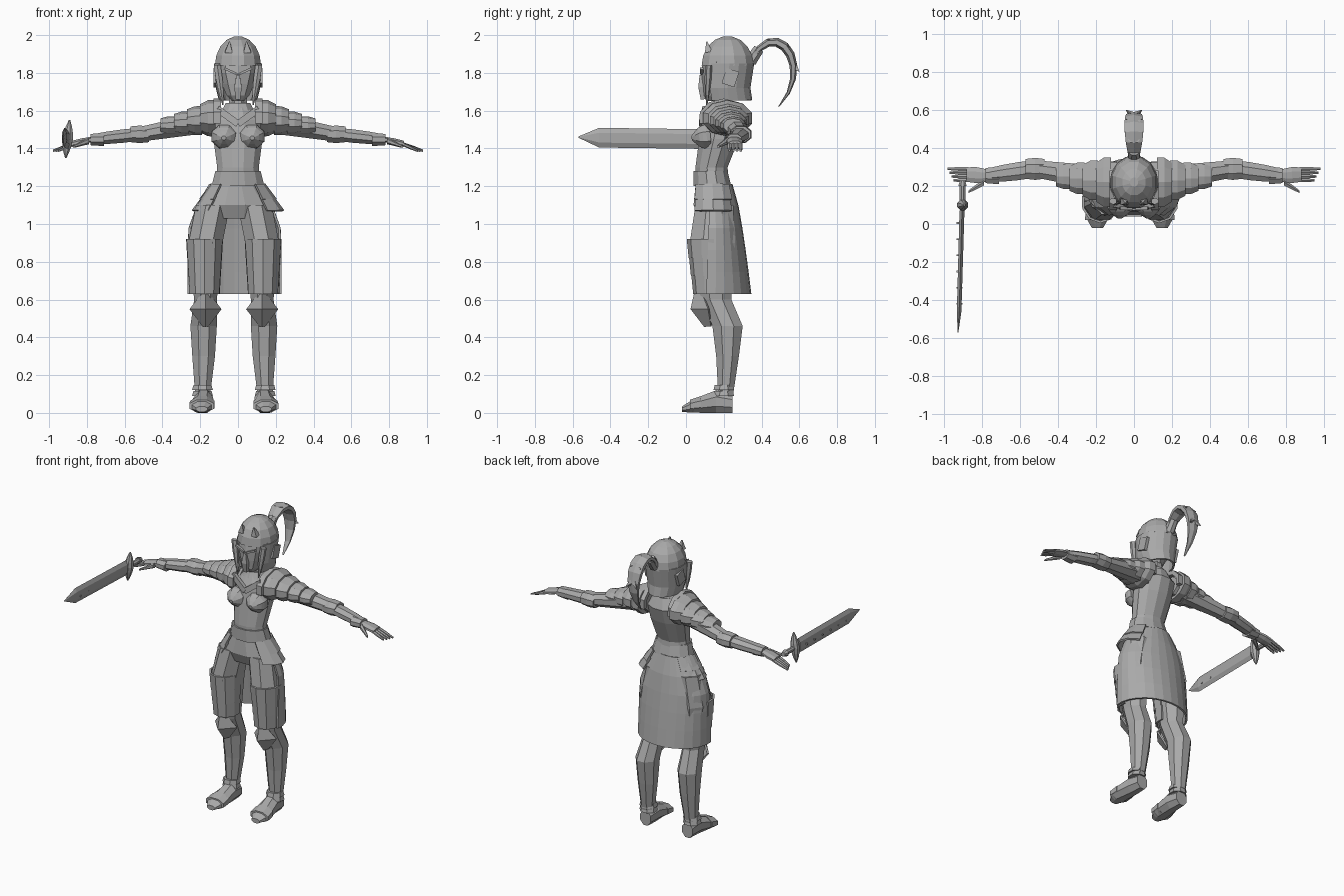
import bpy
import bmesh
import math
from mathutils import Vector, Matrix
from mathutils.geometry import interpolate_bezier

old = bpy.data.objects.get("Cube")
if old:
    bpy.data.objects.remove(old, do_unlink=True)

X, Y, Z = Vector((1, 0, 0)), Vector((0, 1, 0)), Vector((0, 0, 1))

# Single plain grey for the whole figure
colour = (.4, .4, .4, 1)
grey = bpy.data.materials.new("plain_grey")
grey.use_nodes = True
grey.diffuse_color = colour
grey.node_tree.nodes["Principled BSDF"].inputs["Base Color"].default_value = colour


def finish(name, bm, mirror=False, shift=0, thickness=0):
    """Turn a bmesh into a flat-shaded object, optionally thickened and mirrored."""
    bmesh.ops.recalc_face_normals(bm, faces=bm.faces)
    mesh = bpy.data.meshes.new(name)
    bm.to_mesh(mesh)
    bm.free()
    mesh.materials.append(grey)
    obj = bpy.data.objects.new(name, mesh)
    bpy.context.collection.objects.link(obj)
    obj.location.x = shift
    if thickness:
        solid = obj.modifiers.new("thickness", 'SOLIDIFY')
        solid.thickness = thickness
        solid.offset = 0
    if mirror:
        obj.modifiers.new("other_side", 'MIRROR')


def outline(sides, arc):
    """Unit ring: a full loop with flat sides, or an open arc in degrees."""
    if arc:
        start, end = map(math.radians, arc)
        angles = [start + (end - start) * i / sides for i in range(sides + 1)]
        return [(math.cos(angle), math.sin(angle)) for angle in angles]
    angles = [math.tau * (i + .5) / sides for i in range(sides)]
    wide = max(abs(math.cos(angle)) for angle in angles)
    tall = max(abs(math.sin(angle)) for angle in angles)
    return [(math.cos(angle) / wide, math.sin(angle) / tall) for angle in angles]


def loft(name, rings, u=X, v=None, sides=8, arc=None, **options):
    """Skin rings of (x, y, z, radius_u, radius_v); v follows the path if not given."""
    bm = bmesh.new()
    shape = outline(sides, arc)
    centres = [Vector(ring[:3]) for ring in rings]
    loops = []
    for i, ring in enumerate(rings):
        along = centres[min(i + 1, len(rings) - 1)] - centres[max(i - 1, 0)]
        across = v or along.cross(u).normalized()
        loops.append([bm.verts.new(centres[i] + u * ring[3] * c + across * ring[4] * s)
                      for c, s in shape])
    count = len(shape)
    for low, high in zip(loops, loops[1:]):
        for i in range(count - 1 if arc else count):
            j = (i + 1) % count
            bm.faces.new((low[i], low[j], high[j], high[i]))
    if not arc:
        bm.faces.new(loops[0])
        bm.faces.new(loops[-1])
    finish(name, bm, **options)


def upright(name, rows, x=0, **options):
    """Loft of level sections: (z, half width, front y, back y)."""
    rings = [(x, (front + back) / 2, z, half, (back - front) / 2)
             for z, half, front, back in rows]
    loft(name, rings, v=Y, **options)


def limb(name, start, end, thick, thin, bulge=0, flat=1, steps=1, **options):
    """Tapering bar between two points, swelling in the middle by bulge."""
    start, end = Vector(start), Vector(end)
    rings = []
    for i in range(steps + 1):
        t = i / steps
        radius = thick + (thin - thick) * t + bulge * math.sin(math.pi * t)
        rings.append((*start.lerp(end, t), radius, radius * flat))
    loft(name, rings, **options)


def plate(name, centre, size, turn=0, axis='Y', **options):
    """Small box turned about one axis."""
    bm = bmesh.new()
    place = (Matrix.Translation(centre) @ Matrix.Rotation(math.radians(turn), 4, axis)
             @ Matrix.Diagonal((*size, 1)))
    bmesh.ops.create_cube(bm, size=1, matrix=place)
    finish(name, bm, **options)


# Torso, belt, pelvis and neck
upright("torso", [(1.2, .12, .05, .23), (1.3, .11, .05, .22), (1.45, .13, .07, .28),
                  (1.55, .13, .09, .31), (1.62, .07, .13, .28)], sides=12)
upright("belt", [(1.2, .14, .04, .24), (1.28, .12, .04, .22)], sides=12)
upright("pelvis", [(1.2, .13, .05, .23), (1.1, .2, .04, .27), (1.03, .17, .07, .26)],
        sides=12, shift=-.015)
neck = Vector((0, .2, 1.6))
limb("neck", neck, neck + Z * .1, .05, .045)
limb("neck_collar", neck, neck + Z * .04, .085, .065, sides=10)

# Breastplate cups, neckline trim and shoulder straps
limb("breast_cup", (.07, .13, 1.465), (.075, .03, 1.455), .065, .012, bulge=.025,
     flat=.9, steps=5, mirror=True)
limb("neckline_trim", (0, .08, 1.53), (.11, .1, 1.61), .012, .012, flat=1.5,
     u=Y, sides=4, mirror=True)
strap = []
for i in range(7):
    angle = math.pi * (i * 1.2 / 6 - .1)
    strap.append((.11, .2 + .12 * math.cos(angle), 1.56 + .09 * math.sin(angle), .02, .014))
loft("shoulder_strap", strap, sides=4, mirror=True)

# Back skirt, open at the front
skirt = []
for i in range(6):
    t = i / 5
    flare = math.sin(math.pi / 2 * min(1, t * 2))
    skirt.append((1.21 - .58 * t, .13 + .115 * flare, .03 - .1 * t, .24 + .1 * t ** .7))
upright("skirt", skirt, sides=14, arc=(-8, 188), thickness=.012, shift=-.018)

# Layered hip plates
for layer in range(2):
    top = 1.15 + .06 * layer
    half = .18 - .04 * layer
    upright("hip_plate", [(top, half, .03, .25), (top - .08, half + .06, .02, .27)],
            sides=4, arc=(-50, 50), thickness=.012, mirror=True)

# Legs with thigh bands, knee guards and boots, mirrored about the hip centre
legs = dict(mirror=True, shift=-.022)
loft("leg", [(.11, .15, 1.1, .09, .1), (.15, .14, .9, .09, .12), (.15, .16, .6, .06, .08),
             (.16, .22, .46, .07, .08), (.16, .22, .3, .06, .06),
             (.165, .21, .1, .04, .04)], v=Y, **legs)
for i in range(3):
    top = .92 - .095 * i
    half = .095 - .006 * i
    front = .01 + .012 * i
    upright("thigh_band", [(top, half, front, .23), (top - .1, half - .006, front + .01, .22)],
            x=.155, sides=6, arc=(165, 375), thickness=.012, **legs)
upright("knee_guard", [(.64, .01, .05, .12), (.55, .08, .03, .21), (.46, .01, .1, .17)],
        x=.15, sides=2, arc=(180, 360), thickness=.012, **legs)
ankle = Vector((.166, .2, .12))
for i in range(2):
    cuff = ankle + Z * .03 * (i - .5)
    limb("ankle_cuff", cuff - Z * .015, cuff + Z * .012, .055, .048, **legs)
loft("boot", [(.16, .245, .05, .04, .05), (.16, .16, .06, .05, .06),
              (.17, .04, .037, .064, .036), (.17, -.02, .02, .03, .015)], v=Z, **legs)
loft("toe_cap", [(.167, .08, .046, .064, .043), (.17, .02, .036, .066, .033)],
     v=Z, **legs)

# Arms with overlapping shoulder plates, elbow guards and cuffs
arms = dict(u=Y, v=Z, mirror=True)
shoulder, elbow = Vector((.1, .23, 1.55)), Vector((.52, .29, 1.475))
wrist, knuckles = Vector((.78, .255, 1.447)), Vector((.88, .26, 1.424))
limb("upper_arm", shoulder, elbow, .07, .045, flat=.87, steps=3, **arms)
limb("forearm", elbow, wrist, .046, .035, bulge=.006, flat=.75, steps=3, **arms)
for i in range(4):
    inner = shoulder + Vector((.02 + .07 * i, .01 * i - .01, .01 - .013 * i))
    size = .13 * .8 ** i
    limb("shoulder_plate", inner, inner + X * .08, size, size * .78, bulge=size / 10,
         flat=.74, steps=2, sides=10, **arms)
limb("elbow_guard", elbow - X * .05, elbow + X * .05, .052, .052, bulge=.006,
     flat=.8, steps=2, **arms)
limb("wrist_cuff", wrist - X * .07, wrist, .046, .04, flat=.75, **arms)

# Hands
limb("palm", wrist, knuckles, .034, .038, bulge=.006, flat=.42, steps=2, **arms)
for i in range(4):
    root = knuckles + Y * (.03 - .02 * i) - X * .01
    limb("finger", root, root + Vector((.11 - .01 * i, 0, -.036)), .01, .006,
         bulge=.002, steps=2, sides=6, **arms)
limb("thumb", (.79, .22, 1.44), (.87, .17, 1.41), .018, .007, sides=6, **arms)

# Sword held in the right hand
loft("sword_blade", [(-.905, .07, 1.45, .013, .052), (-.92, -.46, 1.457, .012, .052),
                     (-.926, -.57, 1.46, .002, .003)], v=Z, sides=6)
hilt = Vector((-.902, .1, 1.45))
limb("sword_grip", hilt, hilt + Y * .11, .015, .015)
limb("sword_pommel", hilt + Y * .1, hilt + Y * .13, .022, .013)
for side in (-1, 1):
    limb("sword_guard", hilt, hilt + Vector((.01, 0, .1)) * side, .028, .004,
         bulge=.005, steps=3)
for i in range(6):
    plate("blade_stud", hilt - Vector((.016, .52 - .085 * i, .007)), (.03, .009, .009))

# Head: masked face, domed crown and hair shell
upright("face", [(1.65, .03, .11, .2), (1.68, .06, .09, .25), (1.74, .085, .083, .28),
                 (1.8, .105, .08, .3), (1.86, .11, .09, .3)], sides=10)
dome = []
for i in range(5):
    angle = math.radians(i * 20)
    width = math.cos(angle)
    dome.append((0, .22, 1.84 + .155 * math.sin(angle), .122 * width, .137 * width))
loft("hair_crown", dome, v=Y, sides=12)
upright("hair_back", [(1.655, .096, .09, .345), (1.72, .112, .08, .335),
                      (1.85, .122, .082, .355)], sides=12, arc=(-38, 218), thickness=.012)
limb("side_lock", (.11, .12, 1.84), (.08, .11, 1.63), .018, .003, bulge=.006,
     steps=3, sides=6, mirror=True)
limb("mask_ridge", (0, .09, 1.66), (0, .08, 1.79), .012, .008, bulge=.01,
     steps=2, sides=4)
plate("brow", (.042, .083, 1.81), (.07, .018, .012), turn=-24, mirror=True)
plate("ear_plate", (.12, .235, 1.775), (.02, .07, .085), turn=-18, axis='X', mirror=True)
limb("fringe_spike", (.05, .12, 1.91), (.045, .11, 1.965), .02, .003,
     sides=4, mirror=True)

# Ponytail swept along a curve, with its tie and loose strands
sweep = interpolate_bezier(Vector((0, .34, 1.86)), Vector((0, .47, 2.12)),
                           Vector((0, .69, 1.84)), Vector((0, .49, 1.62)), 10)
tail = []
for i, point in enumerate(sweep):
    width = .05 * math.sin(math.pi * (.15 + .82 * i / 9))
    tail.append((*point, width, width / 2))
loft("ponytail", tail, sides=6)
limb("hair_tie", sweep[0], sweep[1], .032, .028)
for i in (2, 4, 6):
    for side in (-1, 1):
        tip = sweep[i] + Vector((.04 * side, .03, .03 - .01 * i))
        limb("loose_strand", sweep[i], tip, .02, .002, sides=4)
